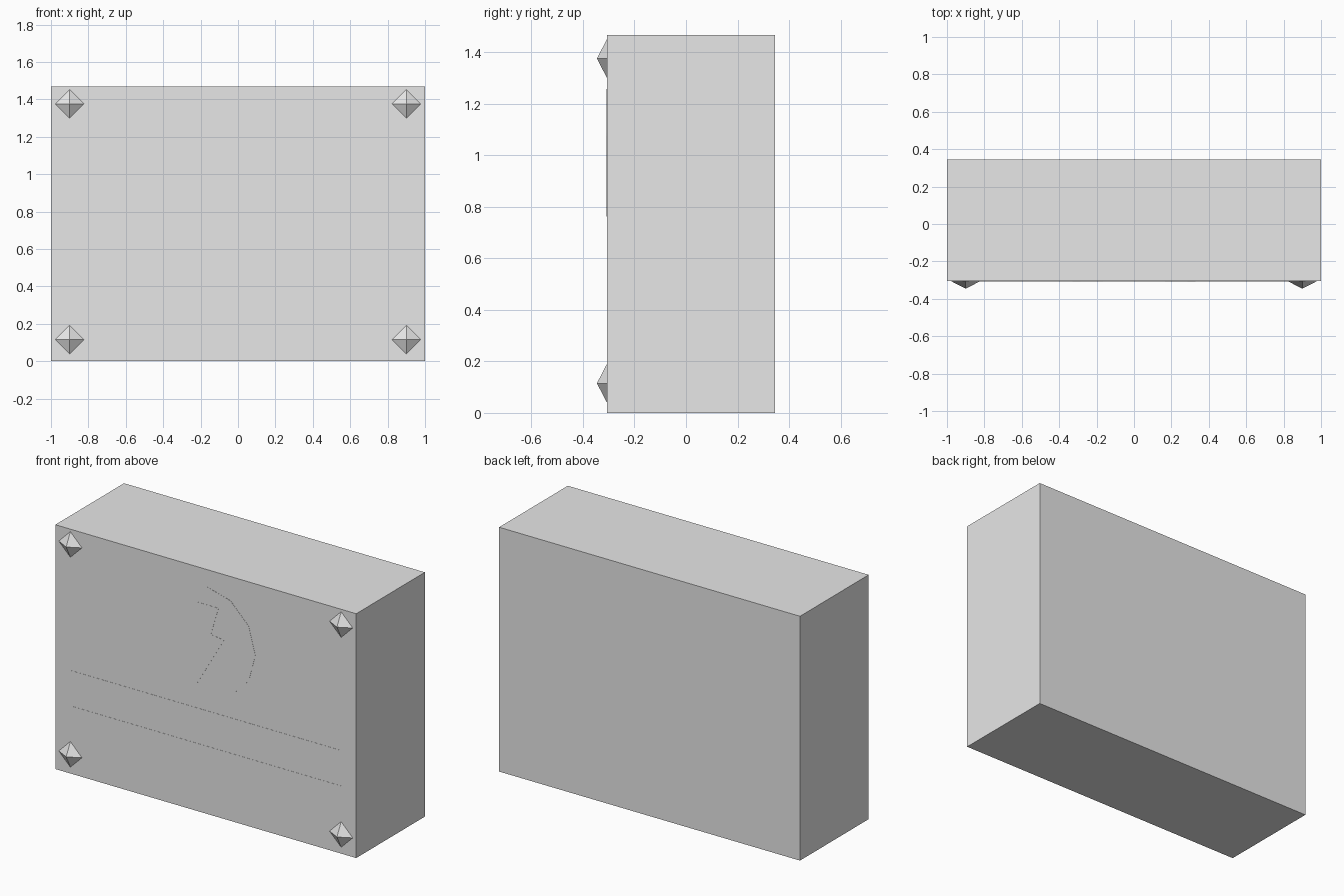
import bpy
import bmesh
from math import sin, cos, pi

cube = bpy.data.objects.get("Cube")
if cube:
    bpy.data.objects.remove(cube, do_unlink=True)

FRONT, BACK, HEIGHT = -0.306, 0.346, 1.468

# Single grey finish
grey = bpy.data.materials.new("plain grey")
grey.use_nodes = True
colour = (0.8, 0.8, 0.8, 1)
grey.diffuse_color = colour
grey.node_tree.nodes["Principled BSDF"].inputs["Base Color"].default_value = colour


def finish(name, bm):
    bmesh.ops.recalc_face_normals(bm, faces=bm.faces)
    mesh = bpy.data.meshes.new(name)
    bm.to_mesh(mesh)
    bm.free()
    mesh.materials.append(grey)
    obj = bpy.data.objects.new(name, mesh)
    bpy.context.collection.objects.link(obj)
    return obj


def prism(name, outline, y_front, y_back):
    """Extrude an x-z outline along y."""
    bm = bmesh.new()
    face = bm.faces.new([bm.verts.new((x, y_front, z)) for x, z in outline])
    side = bmesh.ops.extrude_face_region(bm, geom=[face])["geom"]
    moved = [v for v in side if isinstance(v, bmesh.types.BMVert)]
    bmesh.ops.translate(bm, verts=moved, vec=(0, y_back - y_front, 0))
    return finish(name, bm)


def rectangle(half_width, low, high):
    return [(-half_width, low), (half_width, low), (half_width, high), (-half_width, high)]


def ring(x, z, radius, sides):
    return [(x + radius * sin(2 * pi * i / sides), z + radius * cos(2 * pi * i / sides))
            for i in range(sides)]


def stud(name, x, z):
    """Four-sided pyramid pointing forward."""
    bm = bmesh.new()
    base = [bm.verts.new((px, FRONT, pz)) for px, pz in ring(x, z, 0.077, 4)]
    tip = bm.verts.new((x, -0.346, z))
    bm.faces.new(base)
    for i in range(4):
        bm.faces.new((base[i], base[(i + 1) % 4], tip))
    return finish(name, bm)


# Main block
prism("body", rectangle(1, 0, HEIGHT), FRONT, BACK)

# Flush plates on the front
prism("upper_bar", rectangle(0.9, 0.47, 0.62), FRONT - 0.001, FRONT)
prism("lower_bar", rectangle(0.9, 0.257, 0.407), FRONT - 0.001, FRONT)
prism("round_plate", ring(0, 1.037, 0.33, 12), FRONT - 0.001, FRONT)

# Lightning bolt on the round plate
bolt = [(-0.055, 1.257), (0.086, 1.257), (0.035, 1.086), (0.123, 1.075),
        (-0.06, 0.762), (0, 0.981), (-0.075, 0.995)]
prism("bolt_plate", bolt, FRONT - 0.002, FRONT - 0.001)

# Corner studs
for side, x in (("right", -0.9), ("left", 0.9)):
    for level, z in (("lower", 0.115), ("upper", 1.376)):
        stud(f"{level}_{side}_stud", x, z)
